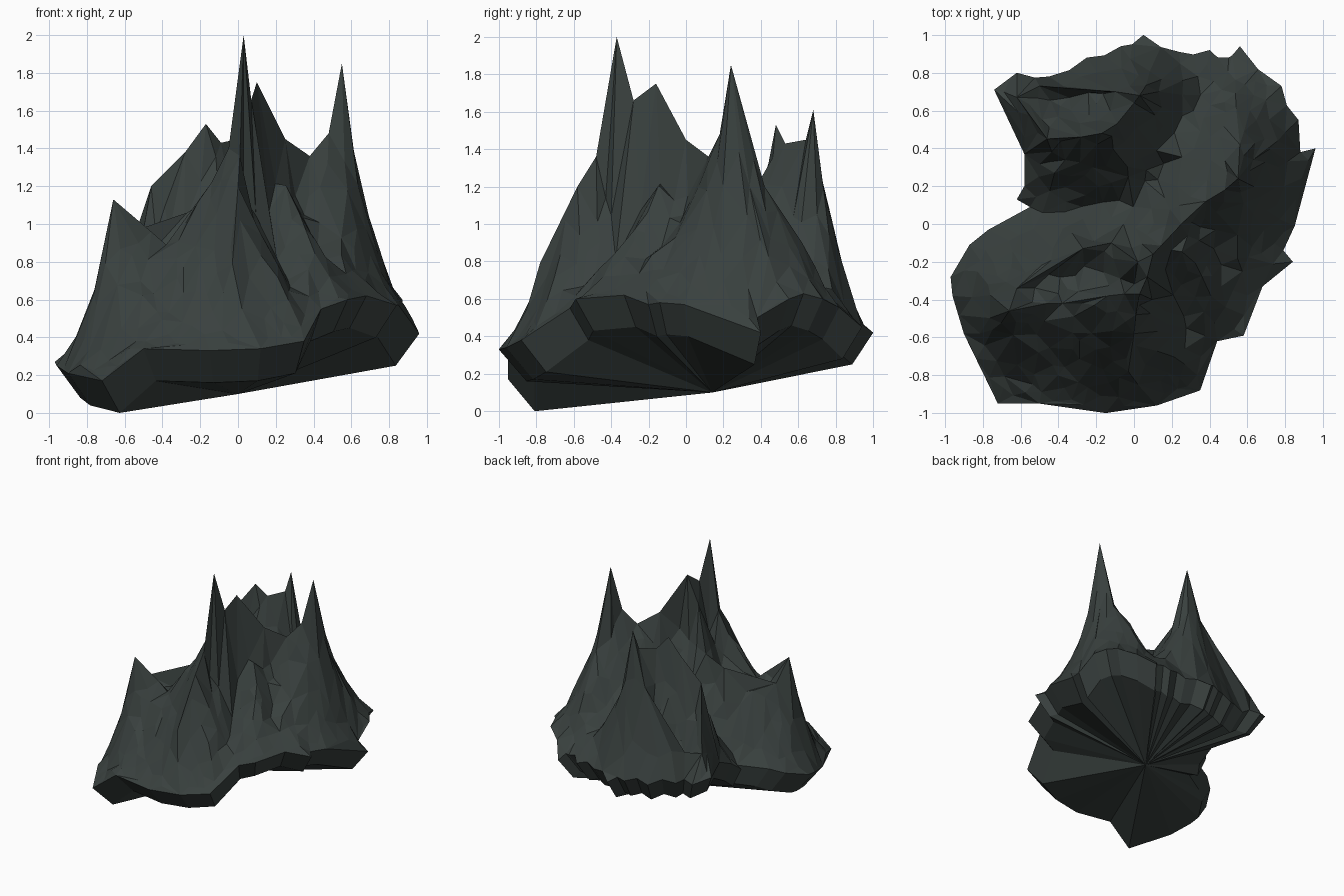
import bpy, bmesh, math, random
from mathutils import Vector
from mathutils.geometry import delaunay_2d_cdt

random.seed(4)
cube = bpy.data.objects.get("Cube")
if cube:
    bpy.data.objects.remove(cube)


def points(*flat):
    """Triples in hundredths of a unit to vectors."""
    return [Vector(flat[i:i + 3]) / 100 for i in range(0, len(flat), 3)]


def dense(line, steps, closed=False):
    """Sample a polyline evenly between its points."""
    ends = line[1:] + line[:1] if closed else line[1:]
    out = [a.lerp(b, k / steps) for a, b in zip(line, ends) for k in range(steps)]
    return out if closed else out + [line[-1]]


def flat_dist(a, b):
    return math.hypot(a[0] - b[0], a[1] - b[1])


# Outer rim, anticlockwise from the front right corner
front_rim = points(
    -72, -95, 17, -50, -95, 34, -15, -100, 33, 12, -96, 34, 35, -88, 38,
    44, -62, 55, 58, -59, 60, 68, -33, 62, 84, -20, 57, 79, -14, 58,
    85, -1, 57, 96, 40, 42, 88, 38, 50)
back_rim = points(
    87, 55, 60, 78, 73, 60, 56, 94, 45, 50, 88, 49, 40, 92, 46, 24, 91, 45,
    5, 100, 42, -7, 94, 44, -25, 88, 43, -45, 78, 46, -62, 80, 50)
right_rim = points(
    -74, 71, 56, -58, 37, 52, -58, 20, 44, -62, 13, 38, -55, 9, 38,
    -77, -3, 36, -87, -11, 32, -97, -28, 27, -96, -38, 25, -90, -58, 21)

# Crenellate the back rim with a notch between neighbouring points
notched = []
for a, b in zip(back_rim, back_rim[1:]):
    notched += [a, a.lerp(b, 0.5) * 0.98 + Vector((0, 0, 0.04))]
rim = front_rim + notched + back_rim[-1:] + right_rim

# Three peaks and the crest lines that join them
main_peak, left_peak, back_peak = points(3, -37, 200, 55, 24, 185, 3, 68, 161)
front_crest = points(-66, -46, 113, -46, -42, 96, -38, -42, 89,
                     -14, -38, 122, -5, -37, 140) + [main_peak]
front_spur = [main_peak] + points(1, -48, 136, 0, -58, 120, -3, -78, 79)
left_crest = [main_peak] + points(7, -28, 166, 10, -16, 175, 25, 0, 145,
                                  38, 12, 136, 48, 18, 148) + [left_peak]
left_spur = [left_peak] + points(63, 34, 120, 76, 44, 83)
inner_spur = [left_peak] + points(56, 42, 120, 54, 62, 90)
back_crest = points(-62, 67, 72, -46, 45, 120, -28, 46, 138, -17, 48, 153,
                    -9, 53, 143, 0, 64, 145) + [back_peak]
back_shoulder = [back_peak] + points(-10, 70, 116, -50, 73, 72)
back_spur = [back_peak] + points(13, 70, 105, 26, 76, 76)
hollow_ledge = points(-42, 27, 84, -22, 30, 98, -3, 25, 98)
middle_ledge = points(-62, -34, 94, -27, -13, 106, -12, -10, 115, 2, -20, 150)
ridges = [front_crest, front_spur, left_crest, left_spur, inner_spur, back_crest,
          back_shoulder, back_spur, hollow_ledge, middle_ledge]

# Gullies cutting between the crests
west_gully = points(-62, 12, 36, -30, 8, 58, 0, 12, 80, 20, 38, 85, 36, 70, 62)
front_gully = points(-42, -31, 78, -22, -28, 88)
corner_gully = points(35, -65, 50, 26, -40, 72)
side_gully = points(66, -36, 62, 48, -18, 76, 37, -5, 98)
back_gully = points(-36, 60, 90, -10, 60, 120)
gullies = [west_gully, front_gully, corner_gully, side_gully, back_gully]

rim_samples = dense(rim, 4, True)
ridge_samples = [p for r in ridges for p in dense(r, 4)]
gully_samples = [p for g in gullies for p in dense(g, 5)]


def height(x, y):
    """Concave slopes falling from the crests to the rim, cut by gullies."""
    q = (x, y)
    edge = min(rim_samples, key=lambda p: flat_dist(p, q))
    d_rim = flat_dist(edge, q)
    z = edge.z
    for p in ridge_samples:
        d = flat_dist(p, q)
        body = min(p.z, 1.5)
        share = (d_rim / (d + d_rim + 1e-6)) ** 1.4
        z = max(z, edge.z + (body - edge.z) * share + (p.z - body) * math.exp(-d / 0.05))
    cap = min(p.z + 1.9 * flat_dist(p, q) for p in gully_samples)
    groove = random.uniform(-0.025, 0.015) * min(1, d_rim * 6)
    return max(edge.z, min(z, cap)) + groove


# Plan points: rim, crests, then scattered facets
plan = list(rim)
count = len(rim)
edges = [(i, (i + 1) % count) for i in range(count)]
for ridge in ridges:
    start = len(plan)
    plan += ridge
    edges += [(i, i + 1) for i in range(start, len(plan) - 1)]
tries = 0
while len(plan) < 560 and tries < 9000:
    tries += 1
    x, y = random.uniform(-1, 1), random.uniform(-1, 1)
    if all(flat_dist(p, (x, y)) > 0.053 for p in plan):
        plan.append(Vector((x, y, height(x, y))))

verts, _, faces, source, _, _ = delaunay_2d_cdt(
    [p.xy for p in plan], edges, [], 1, 1e-5)

# Upper rock surface
bm = bmesh.new()
grid = []
for v, src in zip(verts, source):
    z = max(plan[i].z for i in src) if src else height(v.x, v.y)
    grid.append(bm.verts.new((v.x, v.y, z)))
for f in faces:
    bm.faces.new([grid[i] for i in f])
bmesh.ops.delete(bm, geom=[v for v in bm.verts if not v.link_faces], context="VERTS")

# Chamfered band below the rim, tapering inwards
hub = Vector((0, 0.14, 0.1))
border = [e for e in bm.edges if e.is_boundary]
band = bmesh.ops.extrude_edge_only(bm, edges=border)["geom"]
for v in [g for g in band if isinstance(g, bmesh.types.BMVert)]:
    v.co.x = hub.x + (v.co.x - hub.x) * 0.87
    v.co.y = hub.y + (v.co.y - hub.y) * 0.87
    v.co.z = max(0, v.co.z - 0.17)

# Hollow underside fanning out from one hub point
hub_vert = bm.verts.new(hub)
for e in [e for e in bm.edges if e.is_boundary]:
    bm.faces.new((e.verts[0], e.verts[1], hub_vert))
bmesh.ops.recalc_face_normals(bm, faces=bm.faces)

mesh = bpy.data.meshes.new("rocky_mountain")
bm.to_mesh(mesh)
bm.free()
mountain = bpy.data.objects.new("rocky_mountain", mesh)
bpy.context.collection.objects.link(mountain)

# Dark slate stone
stone = bpy.data.materials.new("dark_slate")
stone.use_nodes = True
colour = (0.041, 0.052, 0.049, 1)
stone.diffuse_color = colour
shader = next(n for n in stone.node_tree.nodes if n.type == "BSDF_PRINCIPLED")
shader.inputs["Base Color"].default_value = colour
shader.inputs["Roughness"].default_value = 0.9
mesh.materials.append(stone)
